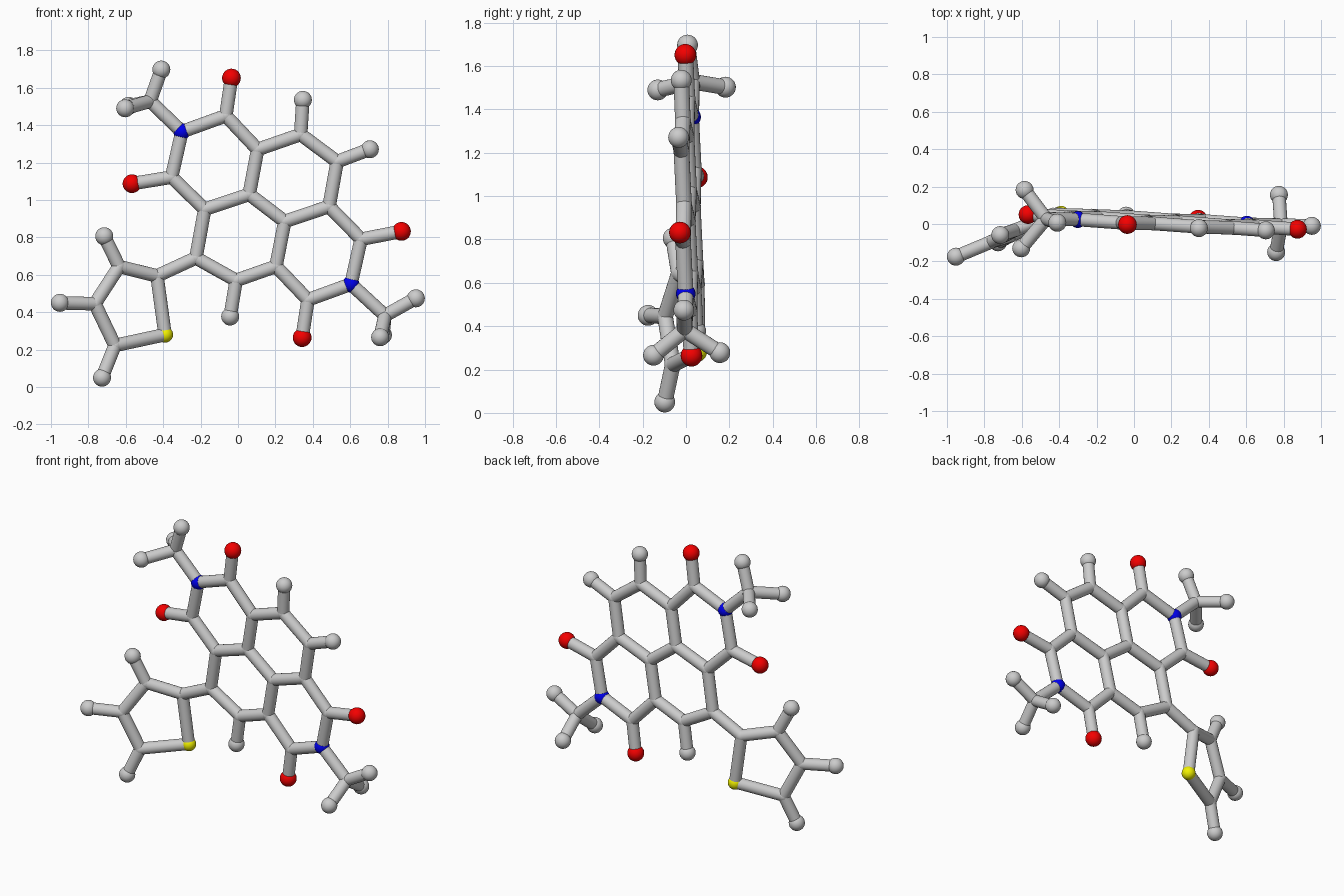
import bpy, bmesh
from mathutils import Vector, Matrix

if "Cube" in bpy.data.objects:
    bpy.data.objects.remove(bpy.data.objects["Cube"])

STICK, JOINT, BALL = 0.036, 0.0375, 0.048

# The fused rings and the five-sided side ring each lie in a slightly tilted plane
def core(x, z):
    return Vector((x, 0.056 - 0.061 * x - 0.037 * z, z))

def side(x, z):
    return Vector((x, 0.205 + 0.42 * x + 0.045 * z, z))

P = {
    # fused ring joints
    "a": core(-0.065, 1.45), "b": core(0.105, 1.27), "c": core(0.06, 1.03),
    "d": core(-0.178, 0.95), "e": core(-0.355, 1.122), "n1": core(-0.30, 1.365),
    "f": core(0.335, 1.35), "g": core(0.53, 1.205), "h": core(0.487, 0.965),
    "i": core(0.25, 0.885), "j": core(0.203, 0.645), "k": core(-0.01, 0.57),
    "l": core(-0.225, 0.69), "m": core(0.658, 0.79), "n2": core(0.604, 0.55),
    "o": core(0.374, 0.466),
    # side ring joints
    "p": side(-0.433, 0.594), "q": side(-0.636, 0.644), "r": side(-0.765, 0.445),
    "s": side(-0.658, 0.222), "y": side(-0.39, 0.28),
    # branch joints
    "t": core(-0.47, 1.528), "u": core(0.786, 0.382),
}

# end balls: parent joint -> position
RED = [("a", core(-0.035, 1.652)), ("e", core(-0.567, 1.087)),
       ("m", core(0.874, 0.832)), ("o", core(0.343, 0.264))]
GREY_CORE = [("f", core(0.347, 1.535)), ("g", core(0.705, 1.271)), ("k", core(-0.042, 0.377))]
GREY_SIDE = [("q", side(-0.715, 0.806)), ("r", side(-0.952, 0.45)), ("s", side(-0.727, 0.05))]
GREY_TOP = [("t", Vector((-0.41, 0.007, 1.697))), ("t", Vector((-0.603, -0.13, 1.49))),
            ("t", Vector((-0.585, 0.182, 1.503)))]
GREY_LOW = [("u", Vector((0.951, -0.01, 0.474))), ("u", Vector((0.76, -0.15, 0.266))),
            ("u", Vector((0.775, 0.156, 0.278)))]


def add_ball(bm, pos, r):
    bmesh.ops.create_uvsphere(bm, u_segments=24, v_segments=14, radius=r,
                              matrix=Matrix.Translation(pos))


def add_stick(bm, a, b):
    d = b - a
    m = Matrix.Translation((a + b) / 2) @ d.to_track_quat("Z", "Y").to_matrix().to_4x4()
    bmesh.ops.create_cone(bm, cap_ends=True, segments=20, radius1=STICK, radius2=STICK,
                          depth=d.length, matrix=m)


def finish(bm, name, color=None):
    me = bpy.data.meshes.new(name)
    bm.to_mesh(me)
    bm.free()
    for poly in me.polygons:
        poly.use_smooth = len(poly.vertices) <= 4
    ob = bpy.data.objects.new(name, me)
    bpy.context.collection.objects.link(ob)
    if color:
        mat = bpy.data.materials.new(name + "_color")
        mat.diffuse_color = color
        mat.use_nodes = True
        mat.node_tree.nodes["Principled BSDF"].inputs["Base Color"].default_value = mat.diffuse_color
        me.materials.append(mat)
    return ob


def frame(name, joints, bonds, ends=()):
    bm = bmesh.new()
    for j in joints.split():
        add_ball(bm, P[j], JOINT)
    for bond in bonds.split():
        a, b = bond.split("-")
        add_stick(bm, P[a], P[b])
    for j, pos in ends:
        add_stick(bm, P[j], pos)
    finish(bm, name)


def balls(name, positions, r, color=None):
    bm = bmesh.new()
    for pos in positions:
        add_ball(bm, pos, r)
    finish(bm, name, color)


# Stick frames
frame("fused_rings", "a b c d e f g h i j k l m o",
      "n1-a a-b b-c c-d d-e e-n1 b-f f-g g-h h-i i-c i-j j-k k-l l-d h-m m-n2 n2-o o-j",
      RED + GREY_CORE)
frame("side_ring", "p q r s", "l-p p-q q-r r-s s-y y-p", GREY_SIDE)
frame("upper_branch", "t", "n1-t", GREY_TOP)
frame("lower_branch", "u", "n2-u", GREY_LOW)

# Balls
balls("grey_end_balls", [p for _, p in GREY_CORE + GREY_SIDE + GREY_TOP + GREY_LOW], BALL)
balls("red_end_balls", [p for _, p in RED], 0.05, (0.9, 0.0, 0.0, 1))
balls("blue_joints", [P["n1"], P["n2"]], 0.045, (0.0, 0.0, 0.85, 1))
balls("yellow_joint", [P["y"]], 0.043, (0.9, 0.9, 0.0, 1))
